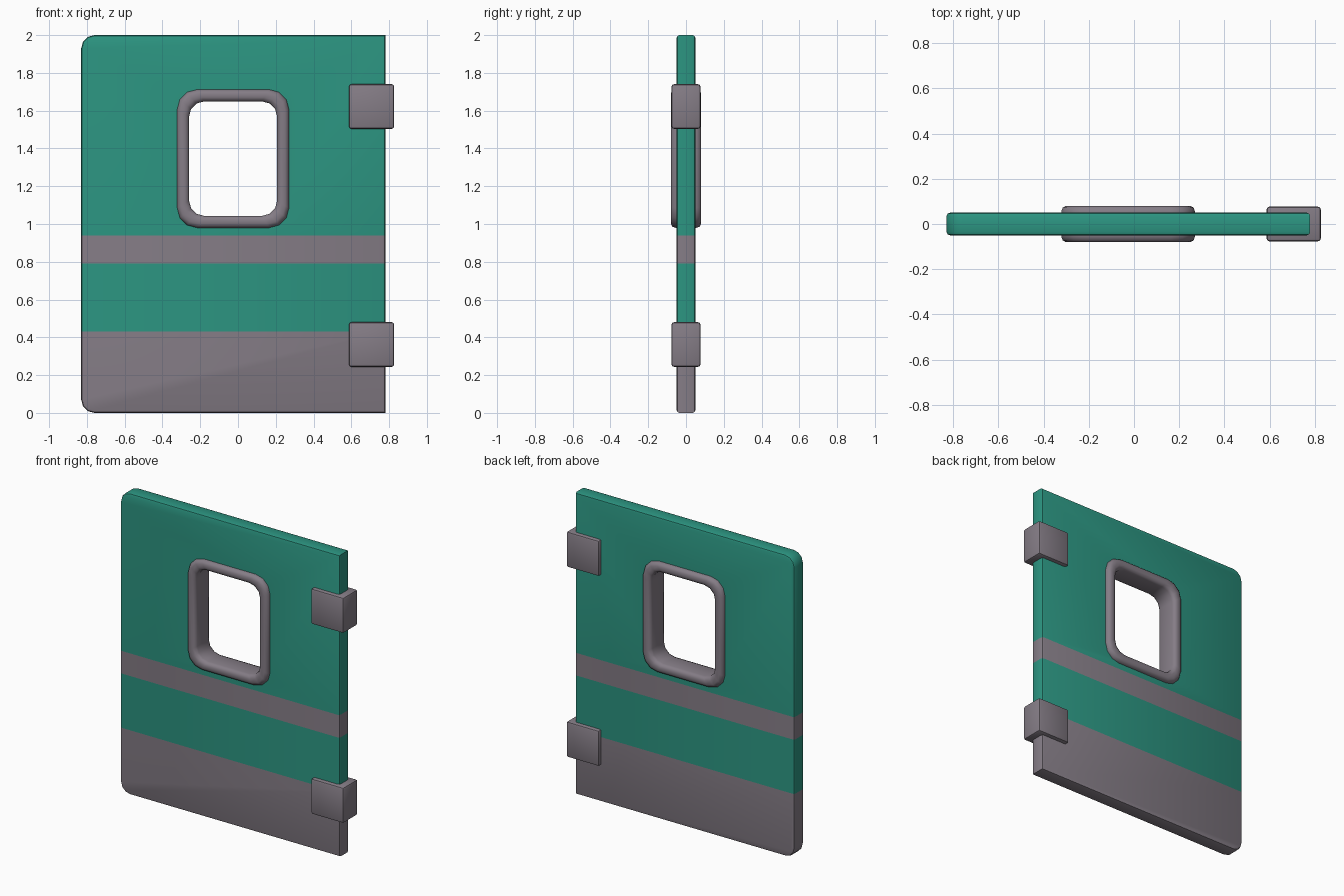
import bpy, bmesh, math
from mathutils import Vector

if "Cube" in bpy.data.objects:
    bpy.data.objects.remove(bpy.data.objects["Cube"])


def material(name, rgb):
    m = bpy.data.materials.new(name)
    m.diffuse_color = (*rgb, 1)
    m.use_nodes = True
    m.node_tree.nodes["Principled BSDF"].inputs["Base Color"].default_value = m.diffuse_color
    return m


GREEN = material("teal_green", (0.025, 0.30, 0.22))
GREY = material("warm_grey", (0.235, 0.205, 0.24))


def rounded_rect(x0, x1, z0, z1, r, seg, left_only=False):
    """Counter-clockwise (x, z) outline; optionally only the left corners are rounded."""
    pts = []
    for cx, cz, sx, sz, a in ((x1, z1, -1, -1, 0), (x0, z1, 1, -1, 90),
                              (x0, z0, 1, 1, 180), (x1, z0, -1, 1, 270)):
        if left_only and sx < 0:
            pts.append((cx, cz))
            continue
        for i in range(seg + 1):
            t = math.radians(a + 90 * i / seg)
            pts.append((cx + sx * r + r * math.cos(t), cz + sz * r + r * math.sin(t)))
    return pts


def add_object(name, bm, mats):
    bmesh.ops.recalc_face_normals(bm, faces=bm.faces[:])
    me = bpy.data.meshes.new(name)
    bm.to_mesh(me)
    bm.free()
    for m in mats:
        me.materials.append(m)
    ob = bpy.data.objects.new(name, me)
    bpy.context.collection.objects.link(ob)
    return ob


def activate(ob):
    bpy.ops.object.select_all(action='DESELECT')
    ob.select_set(True)
    bpy.context.view_layer.objects.active = ob


def smooth(ob, angle=40):
    activate(ob)
    bpy.ops.object.shade_smooth_by_angle(angle=math.radians(angle))


def prism(outline, y0, y1):
    bm = bmesh.new()
    face = bm.faces.new([bm.verts.new((x, y0, z)) for x, z in outline])
    ext = bmesh.ops.extrude_face_region(bm, geom=[face])
    bmesh.ops.translate(bm, vec=(0, y1 - y0, 0),
                        verts=[v for v in ext["geom"] if isinstance(v, bmesh.types.BMVert)])
    bmesh.ops.recalc_face_normals(bm, faces=bm.faces[:])
    return bm


# Door panel: left corners rounded, softened rims, cut at the stripe heights
STRIPES = (0.43, 0.79, 0.94)
bm = prism(rounded_rect(-0.83, 0.78, 0, 2, 0.07, 3, True), -0.05, 0.05)
rims = [e for e in bm.edges if abs(e.verts[0].co.y - e.verts[1].co.y) < 1e-5]
bmesh.ops.bevel(bm, geom=rims, offset=0.015, segments=2, profile=0.5, affect='EDGES')
for z in STRIPES:
    bmesh.ops.bisect_plane(bm, geom=bm.verts[:] + bm.edges[:] + bm.faces[:],
                           plane_co=Vector((0, 0, z)), plane_no=Vector((0, 0, 1)))
door = add_object("door_panel", bm, [GREEN, GREY])

# Window opening, its edge hidden inside the frame
cutter = add_object("window_cutter",
                    prism(rounded_rect(-0.29, 0.24, 1.01, 1.68, 0.085, 3), -0.2, 0.2), [])
cutter.hide_render = True
mod = door.modifiers.new("window_hole", 'BOOLEAN')
mod.operation = 'DIFFERENCE'
mod.solver = 'EXACT'
mod.object = cutter
activate(door)
bpy.ops.object.modifier_apply(modifier=mod.name)
bpy.data.objects.remove(cutter)

# Grey kick plate and stripe
for p in door.data.polygons:
    z = p.center.z
    p.material_index = int(z < STRIPES[0] or STRIPES[1] < z < STRIPES[2])
smooth(door)

# Window frame: rounded cross-section swept round the opening
section = [(0, -0.055), (0.006, -0.072), (0.02, -0.08), (0.042, -0.08),
           (0.057, -0.072), (0.063, -0.055)]
section += [(d, -y) for d, y in reversed(section)]
bm = bmesh.new()
loops = []
for d, y in section:
    outline = rounded_rect(-0.322 + d, 0.27 - d, 0.98 + d, 1.712 - d, 0.105 - d * 0.4, 3)
    loops.append([bm.verts.new((x, y, z)) for x, z in outline])
n = len(loops[0])
for a, b in zip(loops, loops[1:] + loops[:1]):
    for i in range(n):
        j = (i + 1) % n
        bm.faces.new((a[i], a[j], b[j], b[i]))
smooth(add_object("window_frame", bm, [GREY]), 50)

# Hinges wrapped round the right edge
for name, z in (("upper_hinge", 1.622), ("lower_hinge", 0.362)):
    bm = bmesh.new()
    bmesh.ops.create_cube(bm, size=1)
    bmesh.ops.scale(bm, vec=(0.24, 0.154, 0.236), verts=bm.verts[:])
    bmesh.ops.translate(bm, vec=(0.707, 0, z), verts=bm.verts[:])
    bmesh.ops.bevel(bm, geom=bm.edges[:], offset=0.013, segments=2, profile=0.5,
                    affect='EDGES')
    smooth(add_object(name, bm, [GREY]))
